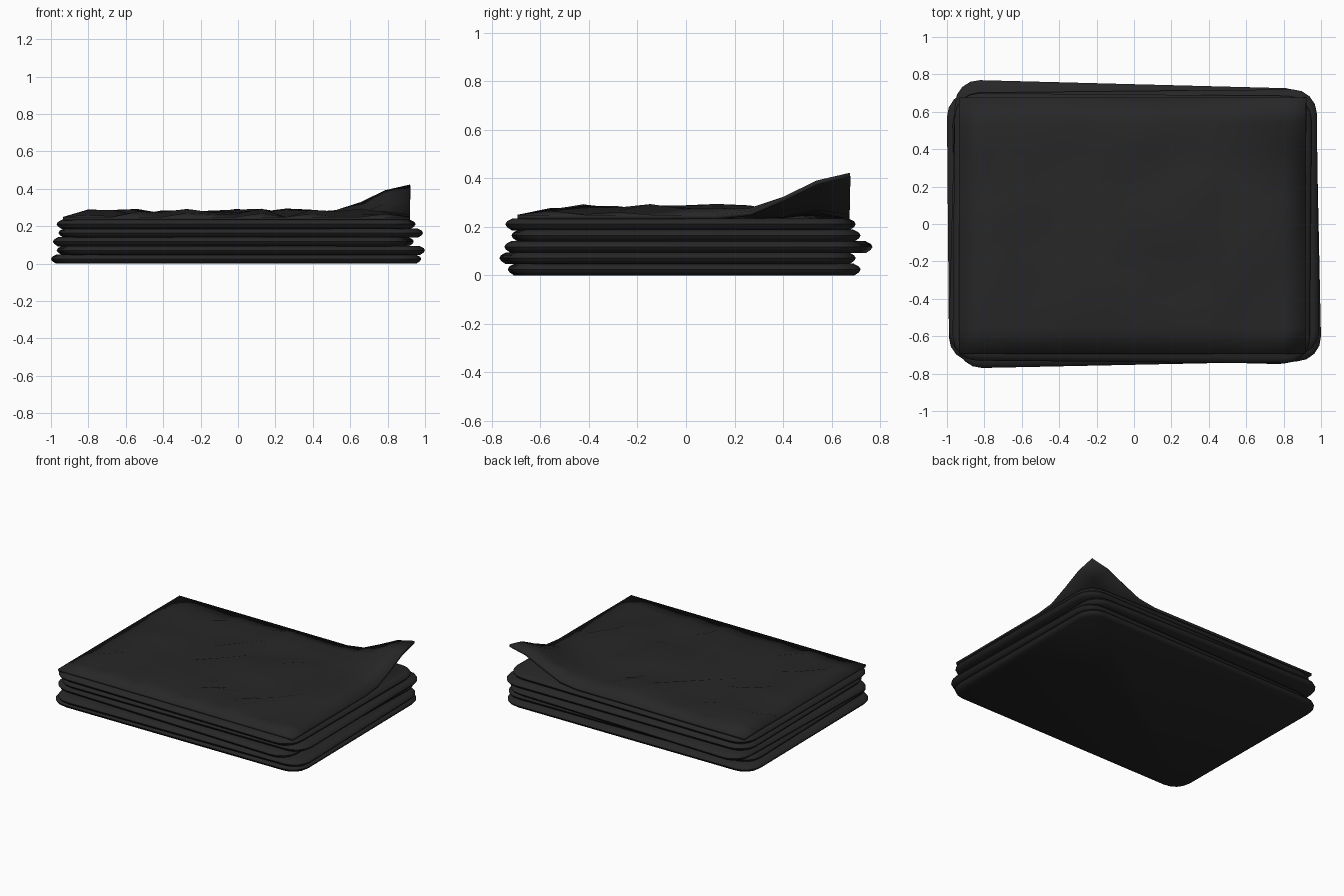
import bpy, bmesh, math, random

if "Cube" in bpy.data.objects:
    bpy.data.objects.remove(bpy.data.objects["Cube"])

random.seed(7)

black = bpy.data.materials.new("black_cloth")
black.diffuse_color = (0.02, 0.02, 0.021, 1)
black.use_nodes = True
black.node_tree.nodes["Principled BSDF"].inputs["Base Color"].default_value = black.diffuse_color


def finish(bm, name):
    bmesh.ops.recalc_face_normals(bm, faces=bm.faces)
    mesh = bpy.data.meshes.new(name)
    bm.to_mesh(mesh)
    bm.free()
    ob = bpy.data.objects.new(name, mesh)
    bpy.context.collection.objects.link(ob)
    mesh.materials.append(black)
    bpy.ops.object.select_all(action='DESELECT')
    ob.select_set(True)
    bpy.context.view_layer.objects.active = ob
    return ob


def smooth():
    bpy.ops.object.shade_smooth_by_angle(angle=math.radians(35))


def rounded_rect(hx, hy, r, seg=4):
    pts = []
    for k, (sx, sy) in enumerate(((1, 1), (-1, 1), (-1, -1), (1, -1))):
        for i in range(seg + 1):
            a = math.pi / 2 * (k + i / seg)
            pts.append((sx * (hx - r) + r * math.cos(a), sy * (hy - r) + r * math.sin(a)))
    return pts


# One folded layer: rounded rectangle with a bulging rim
def folded_layer(name, x0, x1, y0, y1, z0, deg):
    t, r = math.radians(deg), 0.13
    hx = (x1 - x0) / 2 - 0.6 * abs(math.sin(t))
    hy = (y1 - y0) / 2 - 0.85 * abs(math.sin(t))
    bm = bmesh.new()
    rings = []
    for inset, z in ((0.026, 0), (0.007, 0.013), (0, 0.025), (0.007, 0.037), (0.03, 0.049)):
        rings.append([bm.verts.new((x, y, z))
                      for x, y in rounded_rect(hx - inset, hy - inset, r - inset)])
    n = len(rings[0])
    for a, b in zip(rings, rings[1:]):
        for i in range(n):
            j = (i + 1) % n
            bm.faces.new((a[i], a[j], b[j], b[i]))
    bm.faces.new(rings[0][::-1])
    bm.faces.new(rings[-1])
    ob = finish(bm, name)
    ob.location = ((x0 + x1) / 2, (y0 + y1) / 2, z0)
    ob.rotation_euler.z = t
    smooth()


layers = [
    (-1.00, 0.98, -0.735, 0.72, 0.5),
    (-0.97, 1.00, -0.77, 0.70, 1.2),
    (-0.99, 0.94, -0.75, 0.77, -1.5),
    (-0.96, 0.99, -0.72, 0.72, 0.6),
    (-0.97, 0.95, -0.745, 0.70, -0.5),
]
for i, (x0, x1, y0, y1, deg) in enumerate(layers):
    folded_layer(f"folded_layer_{i + 1}", x0, x1, y0, y1, 0.0465 * i, deg)

# Top sheet: slightly wrinkled grid with one corner curling up
NX, NY = 14, 10
X0, X1, Y0, Y1 = -0.935, 0.92, -0.695, 0.675
bm = bmesh.new()
grid = []
for j in range(NY + 1):
    row = []
    for i in range(NX + 1):
        x = X0 + (X1 - X0) * i / NX
        y = Y0 + (Y1 - Y0) * j / NY
        t = max(0, 1 - math.hypot(X1 - x, Y1 - y) / 0.5)
        z = 0.25 + 0.173 * t * t * (3 - 2 * t)
        if 0 < i < NX and 0 < j < NY:
            z += random.uniform(-0.004, 0.045) * (1 - t)
        row.append(bm.verts.new((x, y, z)))
    grid.append(row)
for j in range(NY):
    for i in range(NX):
        bm.faces.new((grid[j][i], grid[j][i + 1], grid[j + 1][i + 1], grid[j + 1][i]))
bm.normal_update()
if sum(f.normal.z for f in bm.faces) < 0:
    bmesh.ops.reverse_faces(bm, faces=bm.faces)
sheet = finish(bm, "top_sheet")
smooth()
down = sum(p.normal.z for p in sheet.data.polygons) < 0
sol = sheet.modifiers.new("thickness", 'SOLIDIFY')
sol.thickness = 0.018
sol.offset = 1 if down else -1
